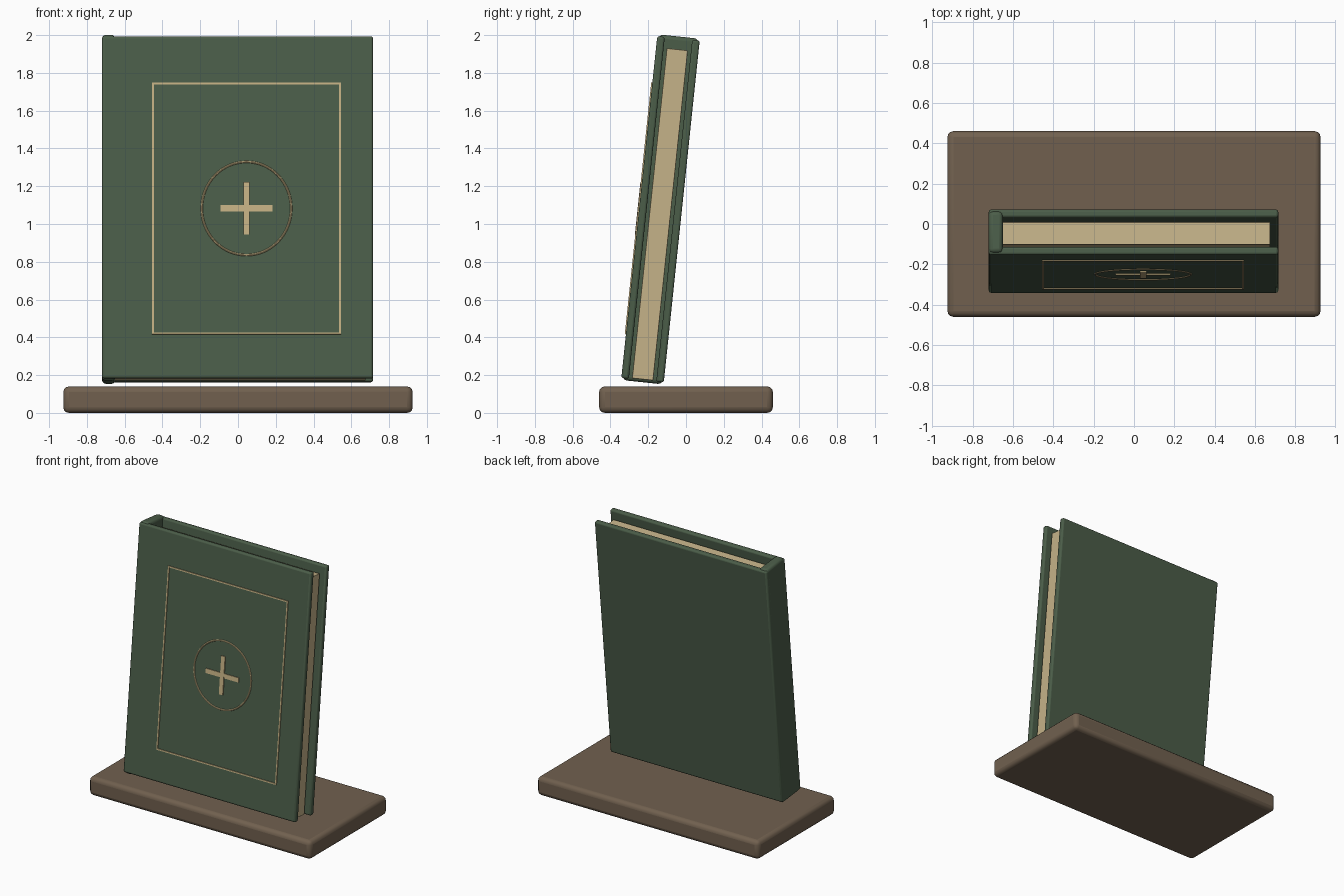
import bpy
import math
from mathutils import Matrix, Vector

cube = bpy.data.objects.get("Cube")
if cube:
    bpy.data.objects.remove(cube, do_unlink=True)


def material(name, rgb):
    mat = bpy.data.materials.new(name)
    mat.use_nodes = True
    mat.diffuse_color = (*rgb, 1)
    mat.node_tree.nodes["Principled BSDF"].inputs["Base Color"].default_value = (*rgb, 1)
    return mat


GREEN = material("dark green cloth", (0.07, 0.11, 0.066))
WOOD = material("brown wood", (0.165, 0.118, 0.078))
PAPER = material("cream paper", (0.56, 0.45, 0.25))
GOLD = material("pale gold", (0.56, 0.44, 0.23))

# The book leans back about its centre
LEAN = Matrix.Translation((0, -0.135, 1.0775)) @ Matrix.Rotation(math.radians(-6), 4, "X")


def finish(obj, name, mat, frame):
    obj.name = name
    obj.data.materials.append(mat)
    obj.matrix_world = frame @ obj.matrix_world
    bpy.ops.object.shade_smooth_by_angle(angle=math.radians(40))
    return obj


def box(name, low, high, mat, bevel=0, frame=LEAN):
    low, high = Vector(low), Vector(high)
    bpy.ops.mesh.primitive_cube_add(size=1)
    obj = bpy.context.object
    obj.data.transform(Matrix.Translation((low + high) / 2) @ Matrix.Diagonal((*(high - low), 1)))
    if bevel:
        mod = obj.modifiers.new("Soft edges", "BEVEL")
        mod.width = bevel
        mod.segments = 3
    return finish(obj, name, mat, frame)


# Stand
box("base", (-0.925, -0.46, 0), (0.925, 0.46, 0.14), WOOD, 0.03, Matrix())

# Covers, spine and pages
FACE = 0.113
box("front_cover", (-0.72, -FACE, -0.91), (0.715, -0.073, 0.91), GREEN, 0.012)
box("back_cover", (-0.72, 0.073, -0.91), (0.715, FACE, 0.91), GREEN, 0.012)
box("spine", (-0.72, -0.104, -0.92), (-0.65, 0.104, 0.92), GREEN, 0.02)
box("pages", (-0.66, -0.056, -0.905), (0.675, 0.056, 0.852), PAPER, 0.003)

# Raised border on the front cover
CX, CZ = 0.045, -0.007
HALF_W, HALF_H, LINE = 0.5, 0.67, 0.01
FRONT, BACK = -FACE - 0.006, -FACE + 0.004
for side, label in ((-1, "right"), (1, "left")):
    x = CX + side * (HALF_W - LINE / 2)
    box(f"border_{label}", (x - LINE / 2, FRONT, CZ - HALF_H),
        (x + LINE / 2, BACK, CZ + HALF_H), GOLD)
for side, label in ((-1, "bottom"), (1, "top")):
    z = CZ + side * (HALF_H - LINE / 2)
    box(f"border_{label}", (CX - HALF_W, FRONT, z - LINE / 2),
        (CX + HALF_W, BACK, z + LINE / 2), GOLD)

# Ring and cross emblem
bpy.ops.mesh.primitive_torus_add(major_radius=0.237, minor_radius=0.006,
                                 major_segments=64, minor_segments=8)
ring = bpy.context.object
ring.data.transform(Matrix.Translation((CX, -FACE, CZ)) @ Matrix.Diagonal((1, 1, 1.047, 1))
                    @ Matrix.Rotation(math.pi / 2, 4, "X"))
finish(ring, "emblem_ring", GOLD, LEAN)
box("emblem_upright", (CX - 0.016, FRONT - 0.002, CZ - 0.14),
    (CX + 0.016, BACK, CZ + 0.14), GOLD)
box("emblem_crossbar", (CX - 0.137, FRONT, CZ - 0.017),
    (CX + 0.137, BACK, CZ + 0.017), GOLD)
